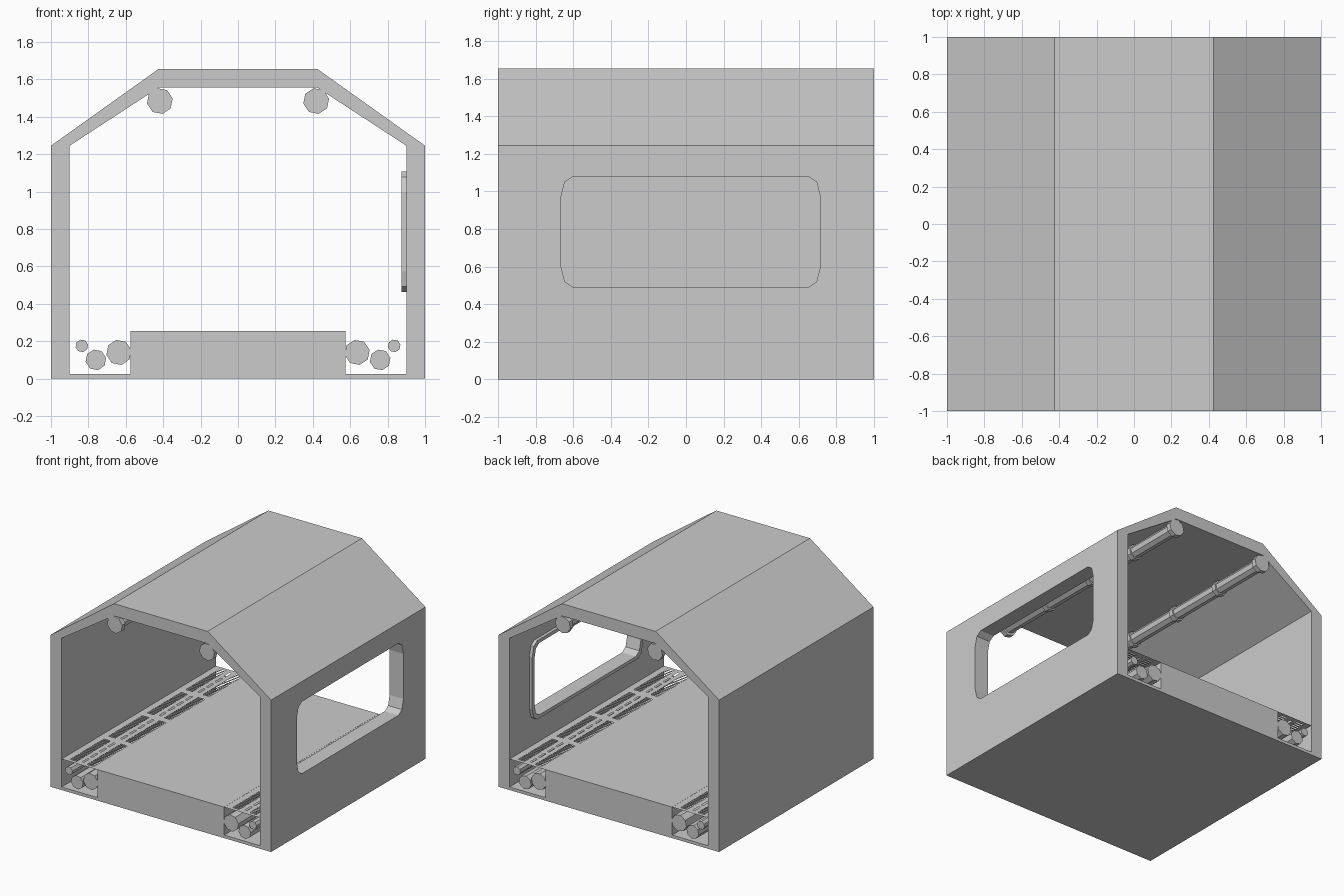
import bpy, bmesh, math

if "Cube" in bpy.data.objects:
    bpy.data.objects.remove(bpy.data.objects["Cube"])


def finish(name, bm):
    bmesh.ops.recalc_face_normals(bm, faces=bm.faces)
    me = bpy.data.meshes.new(name)
    bm.to_mesh(me)
    bm.free()
    ob = bpy.data.objects.new(name, me)
    bpy.context.collection.objects.link(ob)
    return ob


def prism(name, outline, a, b, axis):
    """Extrude a 2D outline from a to b along x (axis 0) or y (axis 1)."""
    bm = bmesh.new()
    place = (lambda p, t: (t, p[0], p[1])) if axis == 0 else (lambda p, t: (p[0], t, p[1]))
    face = bm.faces.new([bm.verts.new(place(p, a)) for p in outline])
    ext = bmesh.ops.extrude_face_region(bm, geom=[face])["geom"]
    vec = (b - a, 0, 0) if axis == 0 else (0, b - a, 0)
    bmesh.ops.translate(bm, vec=vec, verts=[v for v in ext if isinstance(v, bmesh.types.BMVert)])
    return finish(name, bm)


def cut(ob, cutter):
    mod = ob.modifiers.new("cut", "BOOLEAN")
    mod.operation, mod.solver, mod.object = "DIFFERENCE", "EXACT", cutter
    me = bpy.data.meshes.new_from_object(ob.evaluated_get(bpy.context.evaluated_depsgraph_get()))
    ob.modifiers.clear()
    ob.data = me
    bpy.data.objects.remove(cutter)


def mirrored(half):
    return half + [(-x, z) for x, z in reversed(half)]


def window_outline(grow=0.0):
    cy, cz, hy, hz = 0.025, 0.785, 0.69 + grow, 0.295 + grow
    corner = [(hy, hz - 0.11), (hy - 0.02, hz - 0.03), (hy - 0.065, hz)]
    top = corner + [(-y, z) for y, z in reversed(corner)]
    pts = top + [(y, -z) for y, z in reversed(top)]
    return [(cy + y, cz + z) for y, z in pts]


def pipe(name, x, z, stations, sides=8, turn=0.2):
    """Lathe along y through (y, radius) stations, with capped ends."""
    bm = bmesh.new()
    rings = []
    for y, r in stations:
        rings.append([bm.verts.new((x + r * math.cos(turn + 2 * math.pi * i / sides), y,
                                    z + r * math.sin(turn + 2 * math.pi * i / sides)))
                      for i in range(sides)])
    for p, q in zip(rings, rings[1:]):
        for i in range(sides):
            j = (i + 1) % sides
            bm.faces.new((p[i], p[j], q[j], q[i]))
    bm.faces.new(rings[0])
    bm.faces.new(rings[-1])
    return finish(name, bm)


# Corridor shell: outer profile minus the passage, trenches and window
shell = prism("corridor_shell", mirrored([(1, 0), (1, 1.245), (0.425, 1.655)]), -1, 1, 1)
cut(shell, prism("passage_cutter", mirrored(
    [(0.575, 0.255), (0.575, 0.025), (0.9, 0.025), (0.9, 1.245), (0.425, 1.555)]), -1.2, 1.2, 1))
cut(shell, prism("window_cutter", window_outline(), 0.8, 1.2, 0))

# Raised window frame on the inside wall
bm = bmesh.new()
loops = [[bm.verts.new((x, y, z)) for y, z in window_outline(g)]
         for x, g in ((0.9, 0), (0.875, 0), (0.875, 0.028), (0.9, 0.028))]
n = len(loops[0])
for k in range(4):
    p, q = loops[k], loops[(k + 1) % 4]
    for i in range(n):
        j = (i + 1) % n
        bm.faces.new((p[i], p[j], q[j], q[i]))
finish("window_frame", bm)

# Perforated floor grates: strips across x, each with (slots per panel, open share)
STRIPS = [(0.575, 0.63, 0, 0), (0.63, 0.69, 18, 0.5), (0.69, 0.73, 0, 0),
          (0.73, 0.747, 4, 0.65), (0.747, 0.785, 0, 0), (0.785, 0.845, 18, 0.5),
          (0.845, 0.9, 0, 0)]
PANELS, MARGIN = 4, 0.025


def grate(name, side):
    bm = bmesh.new()

    def quad(x0, x1, y0, y1):
        bm.faces.new([bm.verts.new((side * x, y, 0.254)) for x, y in
                      ((x0, y0), (x1, y0), (x1, y1), (x0, y1))])

    for x0, x1, slots, share in STRIPS:
        if not slots:
            quad(x0, x1, -1, 1)
            continue
        length = 2 / PANELS
        step = (length - 2 * MARGIN) / slots
        y = -1
        for p in range(PANELS):
            for s in range(slots):
                start = -1 + p * length + MARGIN + (s + (1 - share) / 2) * step
                quad(x0, x1, y, start)
                y = start + share * step
        quad(x0, x1, y, 1)
    ob = finish(name, bm)
    if ob.data.polygons[0].normal.z < 0:
        ob.data.flip_normals()
    for poly in ob.data.polygons:
        if poly.normal.z < 0:
            poly.flip()


# Pipes: flanged ceiling runs, plain trench runs
ceiling = [(-1, 0.07), (-0.96, 0.07), (-0.96, 0.05)]
for y in (-0.5, 0, 0.5):
    ceiling += [(y - 0.02, 0.05), (y - 0.02, 0.062), (y + 0.02, 0.062), (y + 0.02, 0.05)]
ceiling += [(0.96, 0.05), (0.96, 0.07), (1, 0.07)]

for label, s in (("left", -1), ("right", 1)):
    grate(f"floor_grate_{label}", s)
    pipe(f"ceiling_pipe_{label}", s * 0.418, 1.484, ceiling)
    for size, x, z, r in (("large", 0.637, 0.14, 0.068), ("medium", 0.76, 0.1, 0.056),
                          ("small", 0.835, 0.175, 0.034)):
        pipe(f"trench_pipe_{size}_{label}", s * x, z, [(-1, r), (1, r)])
